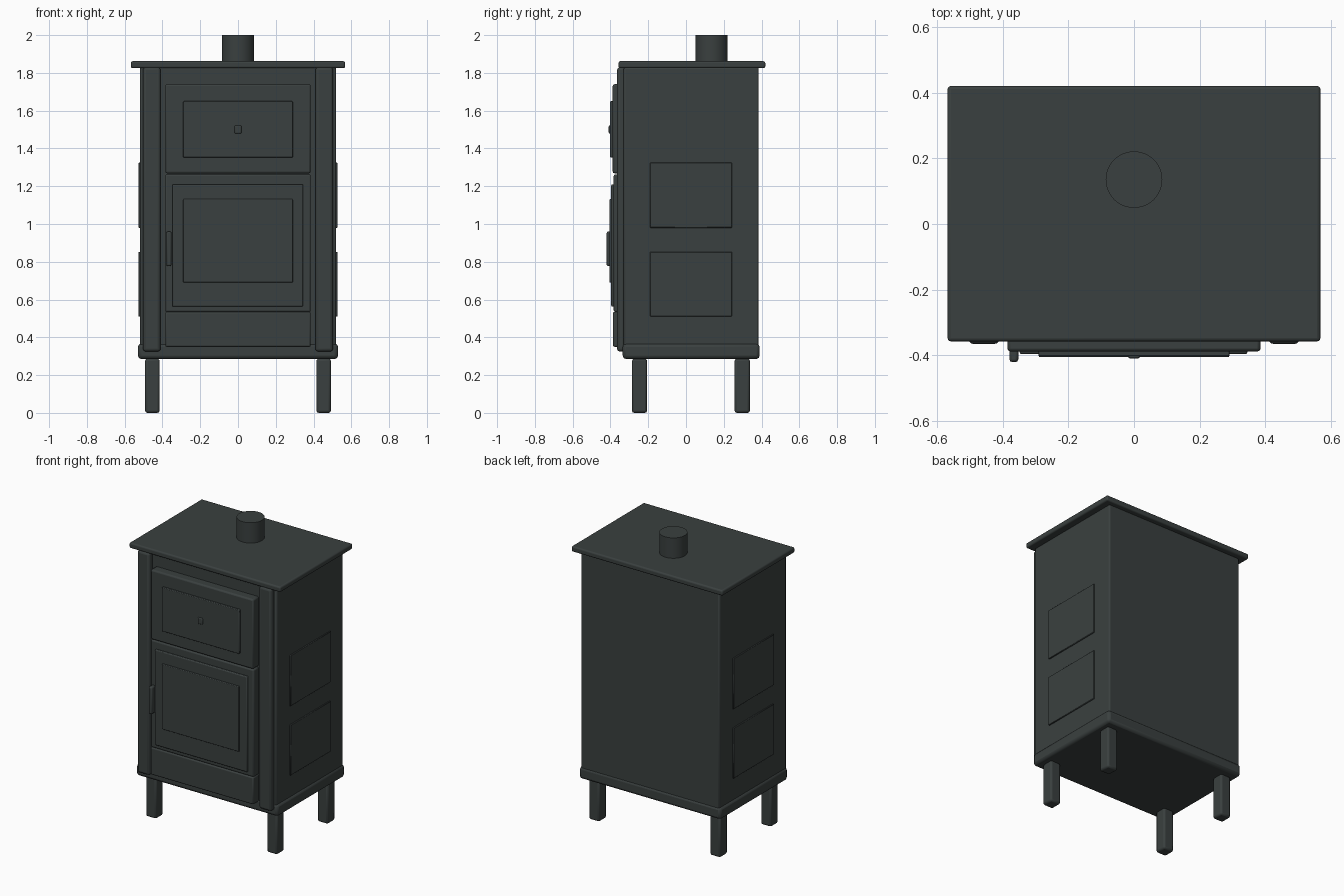
import bpy, bmesh

if "Cube" in bpy.data.objects:
    bpy.data.objects.remove(bpy.data.objects["Cube"])

iron = bpy.data.materials.new("dark cast iron")
iron.diffuse_color = (0.042, 0.051, 0.050, 1)
iron.use_nodes = True
iron.node_tree.nodes["Principled BSDF"].inputs["Base Color"].default_value = iron.diffuse_color


def finish(obj, bevel, segments=2):
    obj.data.materials.append(iron)
    if bevel:
        m = obj.modifiers.new("bevel", 'BEVEL')
        m.width = bevel
        m.segments = segments
        m.limit_method = 'ANGLE'
    bpy.ops.object.select_all(action='DESELECT')
    obj.select_set(True)
    bpy.context.view_layer.objects.active = obj
    bpy.ops.object.shade_smooth_by_angle(angle=0.6)
    return obj


def box(name, x, y, z, bevel=0.006, segments=2):
    """Bevelled box from (min, max) pairs."""
    lo, hi = zip(x, y, z)
    bm = bmesh.new()
    bmesh.ops.create_cube(bm, size=1)
    for v in bm.verts:
        for i in range(3):
            v.co[i] = hi[i] if v.co[i] > 0 else lo[i]
    me = bpy.data.meshes.new(name)
    bm.to_mesh(me)
    bm.free()
    obj = bpy.data.objects.new(name, me)
    bpy.context.collection.objects.link(obj)
    return finish(obj, bevel, segments)


def mirrored(x, s):
    return tuple(sorted((x[0] * s, x[1] * s)))


# Main carcass
box("body", (-0.52, 0.52), (-0.33, 0.385), (0.31, 1.83), 0.01)
box("base_plinth", (-0.53, 0.53), (-0.335, 0.39), (0.285, 0.367), 0.018)
box("top_plate", (-0.567, 0.567), (-0.357, 0.42), (1.825, 1.862), 0.01, 3)

# Legs, front columns and side panels on both sides
for s, side in ((-1, "left"), (1, "right")):
    for y, end in (((-0.286, -0.206), "front"), ((0.257, 0.338), "back")):
        box(f"{end}_{side}_leg", mirrored((0.415, 0.492), s), y, (0, 0.287), 0.012)
    box(f"{side}_front_column", mirrored((0.41, 0.503), s),
        (-0.365, -0.32), (0.325, 1.83), 0.015, 3)
    for z, level in (((0.98, 1.325), "upper"), ((0.51, 0.853), "lower")):
        box(f"{side}_{level}_side_panel", mirrored((0.51, 0.527), s),
            (-0.19, 0.243), z, 0.003, 1)

# Upper oven door
box("oven_door", (-0.385, 0.385), (-0.388, -0.32), (1.268, 1.74), 0.01)
box("oven_door_panel", (-0.29, 0.29), (-0.402, -0.37), (1.352, 1.65), 0.004)
box("oven_door_knob", (-0.018, 0.018), (-0.409, -0.39), (1.478, 1.522), 0.006)

# Lower fire door
box("fire_door_surround", (-0.385, 0.385), (-0.383, -0.32), (0.535, 1.262), 0.008)
box("fire_door", (-0.348, 0.345), (-0.396, -0.36), (0.563, 1.21), 0.006)
box("fire_door_window", (-0.29, 0.29), (-0.405, -0.38), (0.69, 1.132), 0.004)
box("fire_door_handle", (-0.379, -0.352), (-0.42, -0.375), (0.777, 0.96), 0.008)

# Ash drawer
box("ash_drawer", (-0.385, 0.385), (-0.387, -0.32), (0.35, 0.535), 0.008)

# Flue collar
bpy.ops.mesh.primitive_cylinder_add(vertices=48, radius=0.086, depth=0.15,
                                    location=(0, 0.135, 1.925))
flue = bpy.context.object
flue.name = "flue_collar"
finish(flue, 0)
